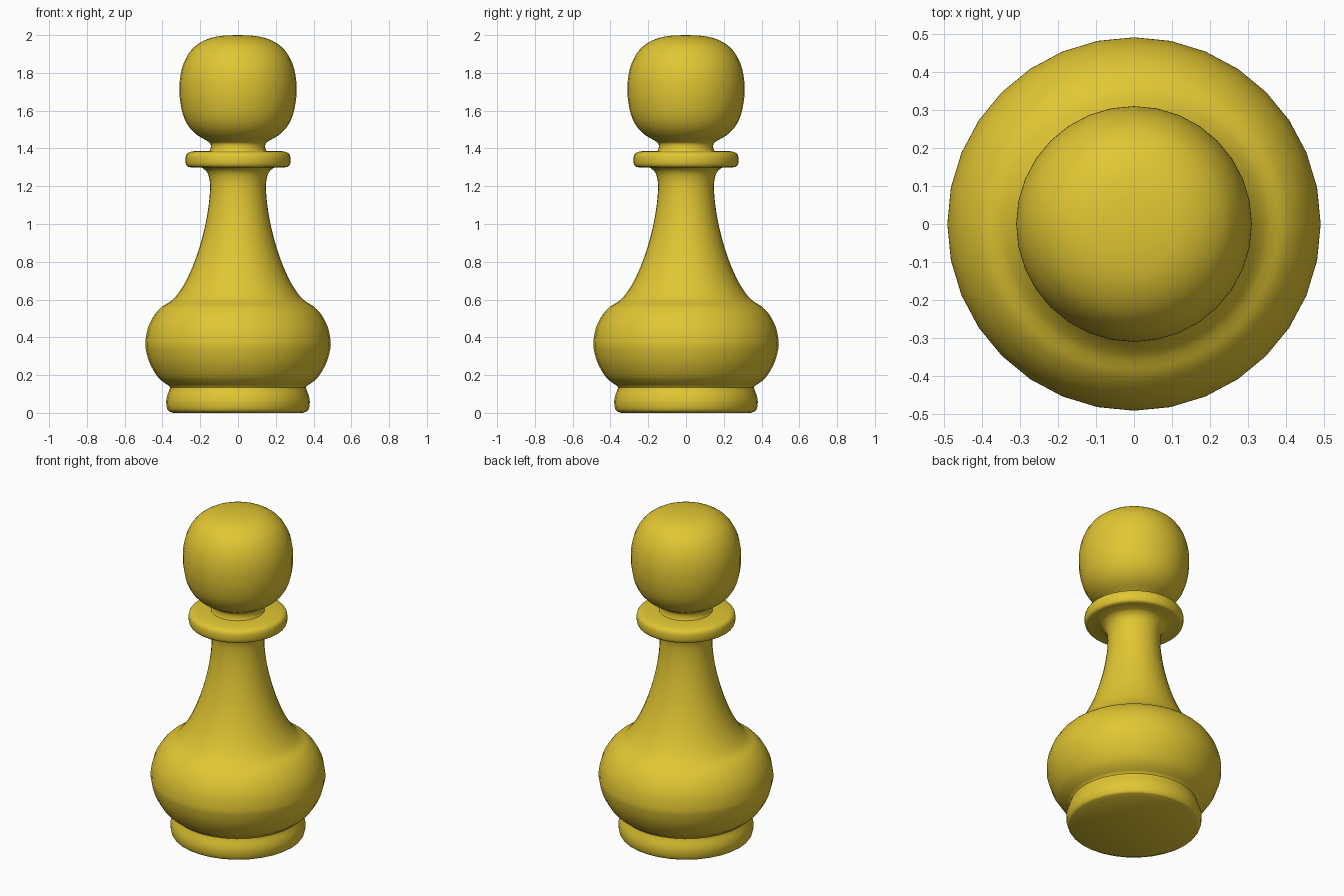
import bpy, bmesh, math
from mathutils import Vector

if "Cube" in bpy.data.objects:
    bpy.data.objects.remove(bpy.data.objects["Cube"])

gold = bpy.data.materials.new("golden yellow")
gold.diffuse_color = (0.76, 0.57, 0.033, 1)
gold.use_nodes = True
gold.node_tree.nodes["Principled BSDF"].inputs["Base Color"].default_value = gold.diffuse_color
SEGS = 32


def smooth(pts, n=3):
    """Catmull-Rom curve through the profile points."""
    p = [Vector(q) for q in pts]
    p = [2 * p[0] - p[1]] + p + [2 * p[-1] - p[-2]]
    out = []
    for i in range(1, len(p) - 2):
        a, b, c, d = p[i - 1:i + 3]
        for k in range(n):
            t = k / n
            out.append(0.5 * (2 * b + (c - a) * t + (2 * a - 5 * b + 4 * c - d) * t * t
                              + (3 * b - a - 3 * c + d) * t ** 3))
    return out + [p[-2]]


# Profile pieces (radius, height); corners stay crisp where pieces meet
foot = [(0.35, 0.003), (0.368, 0.01), (0.377, 0.03), (0.38, 0.06),
        (0.375, 0.09), (0.364, 0.12), (0.36, 0.135)]
belly = [(0.365, 0.143), (0.395, 0.163), (0.43, 0.197), (0.468, 0.265),
         (0.488, 0.335), (0.49, 0.38), (0.477, 0.45), (0.445, 0.515),
         (0.405, 0.56), (0.37, 0.582)]
stem = [(0.345, 0.6), (0.315, 0.635), (0.28, 0.69), (0.24, 0.775), (0.203, 0.88),
        (0.172, 1.0), (0.154, 1.11), (0.148, 1.2), (0.154, 1.25), (0.168, 1.28),
        (0.19, 1.298)]
collar = [(0.25, 1.3), (0.268, 1.305), (0.277, 1.323), (0.277, 1.355),
          (0.267, 1.375), (0.242, 1.385)]
head = [(0.15, 1.387), (0.145, 1.4), (0.145, 1.423), (0.16, 1.438), (0.215, 1.47),
        (0.26, 1.515), (0.29, 1.575), (0.306, 1.65), (0.31, 1.71), (0.307, 1.77),
        (0.29, 1.845), (0.252, 1.915), (0.2, 1.96), (0.14, 1.986), (0.07, 1.998)]

profile = smooth(foot) + smooth(belly + stem) + smooth(collar) + smooth(head)

# Lathe the profile into one closed body
bm = bmesh.new()
rings = []
for r, z in profile:
    rings.append([bm.verts.new((r * math.cos(2 * math.pi * i / SEGS),
                                r * math.sin(2 * math.pi * i / SEGS), z))
                  for i in range(SEGS)])
for lo, hi in zip(rings, rings[1:]):
    for i in range(SEGS):
        j = (i + 1) % SEGS
        bm.faces.new((lo[i], lo[j], hi[j], hi[i]))
# Flat underside and rounded crown
bottom = [bm.verts.new((v.co.x * 0.985, v.co.y * 0.985, 0)) for v in rings[0]]
top = bm.verts.new((0, 0, 2.0))
for i in range(SEGS):
    j = (i + 1) % SEGS
    bm.faces.new((bottom[i], bottom[j], rings[0][j], rings[0][i]))
    bm.faces.new((rings[-1][i], rings[-1][j], top))
bm.faces.new(bottom[::-1])
bmesh.ops.recalc_face_normals(bm, faces=bm.faces[:])

mesh = bpy.data.meshes.new("turned_body")
bm.to_mesh(mesh)
bm.free()
mesh.materials.append(gold)
obj = bpy.data.objects.new("turned_body", mesh)
bpy.context.collection.objects.link(obj)
bpy.context.view_layer.objects.active = obj
obj.select_set(True)
bpy.ops.object.shade_smooth_by_angle(angle=math.radians(40))
